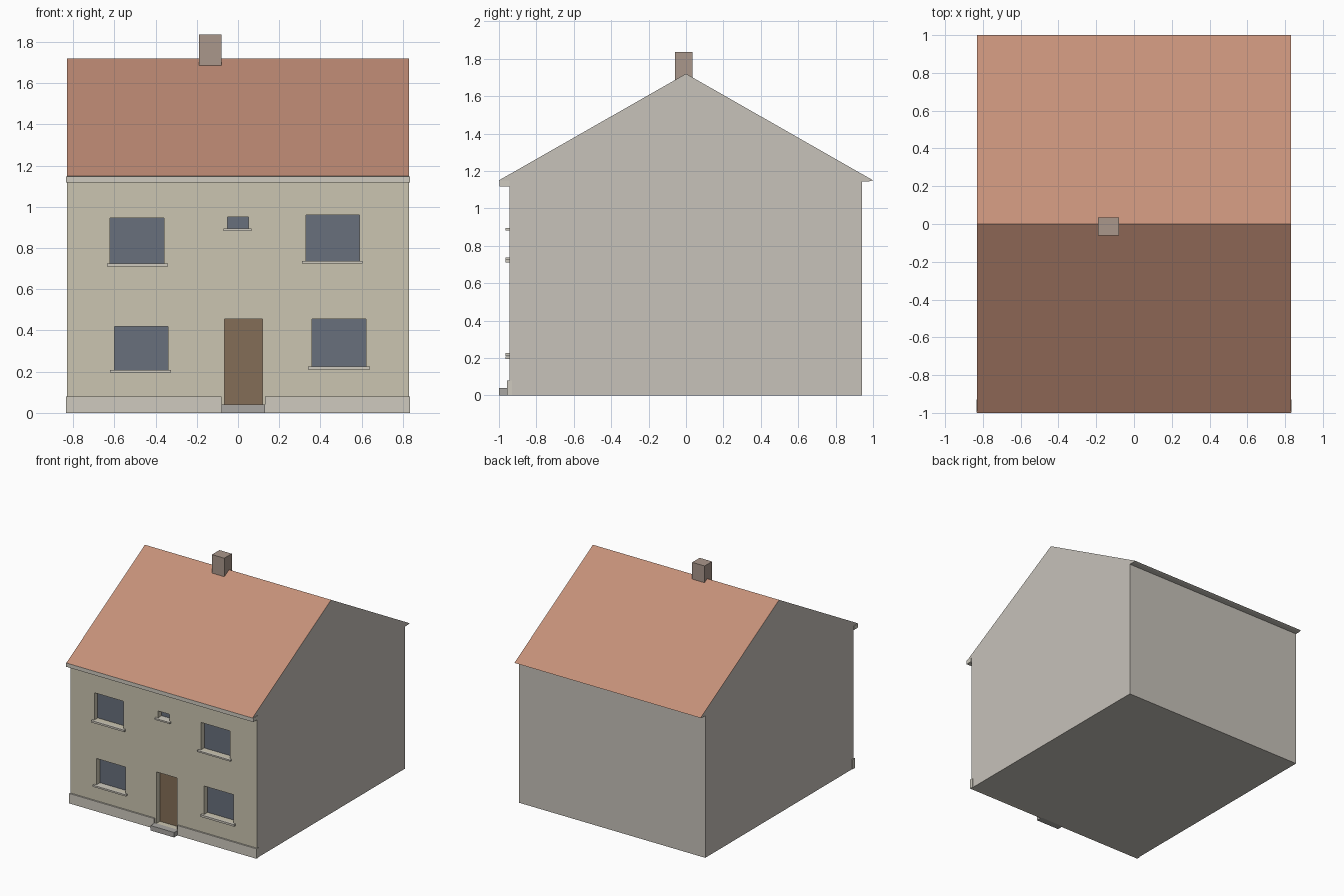
import bpy, bmesh
from mathutils import Vector

if "Cube" in bpy.data.objects:
    bpy.data.objects.remove(bpy.data.objects["Cube"])


def material(name, rgb):
    m = bpy.data.materials.new(name)
    m.diffuse_color = (*rgb, 1)
    m.use_nodes = True
    m.node_tree.nodes["Principled BSDF"].inputs["Base Color"].default_value = m.diffuse_color
    return m


RENDER = material("cream_render", (0.60, 0.56, 0.44))
SIDE = material("side_render", (0.57, 0.54, 0.49))
TILE = material("roof_tile", (0.56, 0.28, 0.19))
TRIM = material("pale_stone", (0.62, 0.59, 0.52))
STONE = material("step_stone", (0.40, 0.39, 0.37))
GLASS = material("glass", (0.14, 0.16, 0.20))
WOOD = material("door_wood", (0.23, 0.155, 0.095))
BRICK = material("chimney_brick", (0.40, 0.31, 0.26))


def add_box(bm, x, y, z):
    verts = bmesh.ops.create_cube(bm, size=1)["verts"]
    for v in verts:
        v.co = Vector([(r[0] + r[1]) / 2 + c * (r[1] - r[0])
                       for c, r in zip(v.co, (x, y, z))])


def finish(name, bm, *mats):
    me = bpy.data.meshes.new(name)
    bmesh.ops.recalc_face_normals(bm, faces=bm.faces)
    bm.to_mesh(me)
    bm.free()
    for m in mats:
        me.materials.append(m)
    ob = bpy.data.objects.new(name, me)
    bpy.context.collection.objects.link(ob)
    return ob


def box(name, x, y, z, mat):
    bm = bmesh.new()
    add_box(bm, x, y, z)
    return finish(name, bm, mat)


W, FRONT, BACK = 0.83, -0.945, 0.94
RECESS = FRONT + 0.05

# name: opening x range, opening z range, sill x range, sill bottom
windows = {
    "upper_left": ((-0.62, -0.36), (0.725, 0.945), (-0.635, -0.34), 0.71),
    "upper_right": ((0.33, 0.59), (0.737, 0.96), (0.31, 0.605), 0.725),
    "small_centre": ((-0.05, 0.05), (0.895, 0.95), (-0.07, 0.065), 0.883),
    "lower_left": ((-0.60, -0.34), (0.208, 0.42), (-0.62, -0.325), 0.195),
    "lower_right": ((0.36, 0.62), (0.226, 0.455), (0.34, 0.64), 0.21),
}
door_x, door_z = (-0.065, 0.12), (0.04, 0.455)

# Walls: cream front, greyer sides and back
walls = box("walls", (-W, W), (FRONT, BACK), (0, 1.145), RENDER)
walls.data.materials.append(SIDE)
for p in walls.data.polygons:
    p.material_index = 0 if p.normal.y < -0.5 else 1

# Recesses for the windows and door
bm = bmesh.new()
for x, z, _, _ in windows.values():
    add_box(bm, x, (FRONT - 0.1, RECESS), z)
add_box(bm, door_x, (FRONT - 0.1, RECESS), door_z)
cutter = finish("opening_cutter", bm, RENDER)
cutter.hide_render = True
mod = walls.modifiers.new("openings", "BOOLEAN")
mod.operation, mod.solver, mod.object = "DIFFERENCE", "EXACT", cutter
bpy.context.view_layer.objects.active = walls
bpy.ops.object.modifier_apply(modifier=mod.name)
bpy.data.objects.remove(cutter)

# Window panes and sills
for name, (x, z, sill_x, sill_z) in windows.items():
    box(name + "_window_pane", x, (RECESS - 0.006, RECESS), z, GLASS)
    box(name + "_window_sill", sill_x, (-0.965, RECESS - 0.006), (sill_z, z[0]), TRIM)

# Door and doorstep
box("door", door_x, (RECESS - 0.006, RECESS), door_z, WOOD)
box("doorstep", (-0.08, 0.13), (-1, FRONT), (0, 0.04), STONE)

# Plinth on either side of the doorstep
for side, x in (("left", (-0.835, -0.08)), ("right", (0.13, 0.835))):
    box(side + "_plinth", x, (-0.957, -0.93), (0, 0.08), TRIM)

# Roof with gable ends, extruded from its profile
profile = [(-1, 1.15), (-0.98, 1.145), (0.98, 1.145), (1, 1.15), (0, 1.72)]
bm = bmesh.new()
face = bm.faces.new([bm.verts.new((-W, y, z)) for y, z in profile])
ext = bmesh.ops.extrude_face_region(bm, geom=[face], use_keep_orig=True)
for v in ext["geom"]:
    if isinstance(v, bmesh.types.BMVert):
        v.co.x = W
roof = finish("roof", bm, TILE, SIDE)
for p in roof.data.polygons:
    p.material_index = 0 if p.normal.z > 0.3 else 1

# Fascia under the front eaves
box("front_fascia", (-0.835, 0.835), (-0.998, FRONT), (1.117, 1.148), TRIM)

# Chimney on the ridge
box("chimney", (-0.19, -0.08), (-0.06, 0.035), (1.66, 1.835), BRICK)
